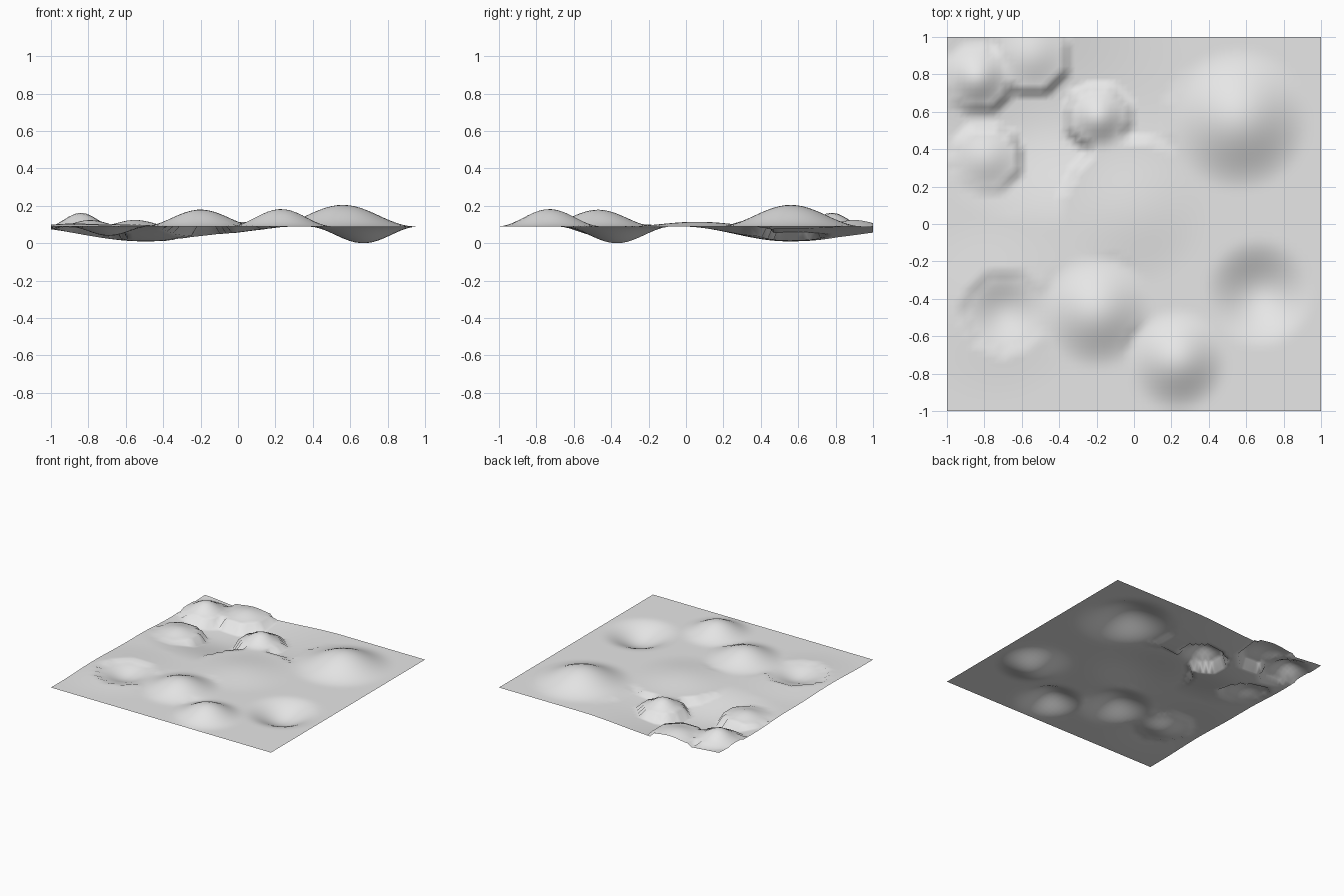
import bpy
import bmesh
import math

cube = bpy.data.objects.get("Cube")
if cube:
    bpy.data.objects.remove(cube, do_unlink=True)

GROUND = 0.09
CELLS = 64

# Hills and hollows: x, y, radius, height; later ones replace earlier ones
FEATURES = [
    (-0.75, -0.45, 0.50, 0.02),    # broad western rise
    (0.0, 0.06, 0.39, 0.025),      # broad central rise
    (-0.20, -0.47, 0.31, 0.09),
    (0.23, -0.73, 0.28, 0.093),
    (0.56, 0.56, 0.39, 0.115),     # largest hill
    (-0.55, 0.90, 0.20, 0.035),
    (-0.84, 0.78, 0.18, 0.073),
    (-0.19, 0.57, 0.17, 0.07),
    (-0.79, 0.35, 0.18, 0.035),
    (0.67, -0.37, 0.30, -0.09),    # deep hollow
    (-0.69, -0.47, 0.22, -0.05),   # small hollow
]


def falloff(t):
    return 0.5 + 0.5 * math.cos(math.pi * min(t, 1.0))


def ground_height(x, y):
    # Wide basin, reaching further to the east and north
    dx, dy = x + 0.5, y - 0.55
    rx = 0.9 if dx > 0 else 0.7
    ry = 0.85 if dy > 0 else 0.58
    z = -0.08 * falloff(math.hypot(dx / rx, dy / ry))
    for cx, cy, radius, height in FEATURES:
        d = math.hypot(x - cx, y - cy) / radius
        if d < 1.0:
            z = height * falloff(d)
    return GROUND + z


# Single-sheet terrain
bm = bmesh.new()
bmesh.ops.create_grid(bm, x_segments=CELLS, y_segments=CELLS, size=1.0)
for v in bm.verts:
    v.co.z = max(0.0, ground_height(v.co.x, v.co.y))
for f in bm.faces:
    f.smooth = True
mesh = bpy.data.meshes.new("terrain")
bm.to_mesh(mesh)
bm.free()

terrain = bpy.data.objects.new("terrain", mesh)
bpy.context.collection.objects.link(terrain)

# Plain light grey
grey = bpy.data.materials.new("light_grey")
grey.use_nodes = True
colour = (0.8, 0.8, 0.8, 1.0)
grey.diffuse_color = colour
grey.node_tree.nodes["Principled BSDF"].inputs["Base Color"].default_value = colour
mesh.materials.append(grey)
